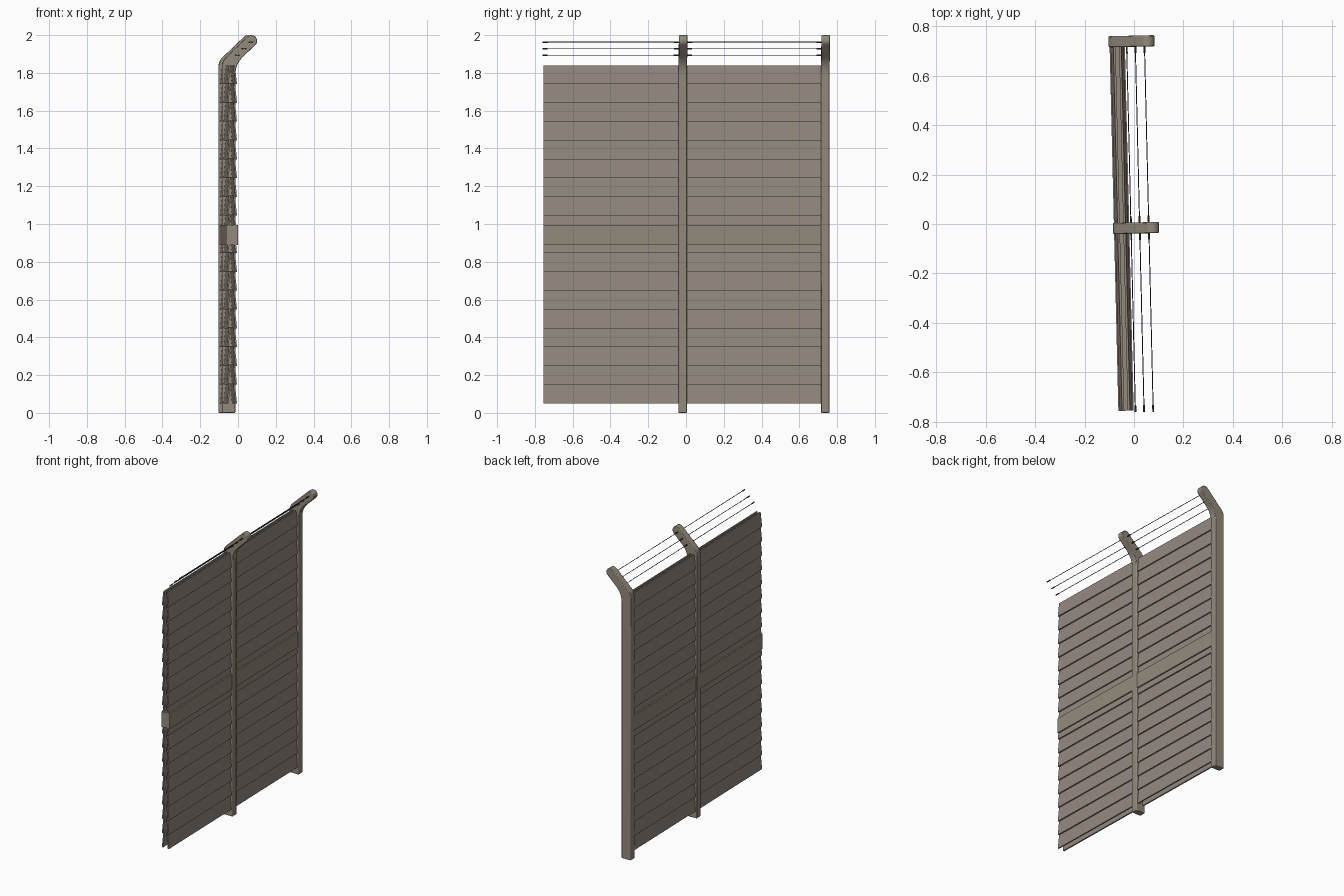
import bpy, bmesh, math
from mathutils import Matrix, Vector

if "Cube" in bpy.data.objects:
    bpy.data.objects.remove(bpy.data.objects["Cube"])

# whole fence line is turned slightly about the vertical
PLACE = Matrix.Translation((-0.0504, 0, 0)) @ Matrix.Rotation(math.atan(0.024), 4, 'Z')


def material(name, rgb):
    m = bpy.data.materials.new(name)
    m.diffuse_color = (*rgb, 1)
    m.use_nodes = True
    m.node_tree.nodes["Principled BSDF"].inputs["Base Color"].default_value = m.diffuse_color
    return m


POST = material("warm_grey_post", (0.29, 0.255, 0.20))
SLAT = material("taupe_slat", (0.29, 0.245, 0.21))
WIRE = material("dark_wire", (0.06, 0.055, 0.05))


def finish(name, bm, mat, bevel=0):
    bmesh.ops.recalc_face_normals(bm, faces=bm.faces)
    me = bpy.data.meshes.new(name)
    bm.to_mesh(me)
    bm.free()
    me.materials.append(mat)
    ob = bpy.data.objects.new(name, me)
    bpy.context.collection.objects.link(ob)
    ob.matrix_world = PLACE
    if bevel:
        b = ob.modifiers.new("edge_round", 'BEVEL')
        b.width, b.segments, b.limit_method = bevel, 2, 'ANGLE'
        b.angle_limit = math.radians(50)
    bpy.ops.object.select_all(action='DESELECT')
    ob.select_set(True)
    bpy.context.view_layer.objects.active = ob
    bpy.ops.object.shade_smooth_by_angle(angle=math.radians(35))
    return ob


def extrude_xz(bm, pts, y0, y1):
    """Prism with an x-z outline running from y0 to y1."""
    a = [bm.verts.new((x, y0, z)) for x, z in pts]
    b = [bm.verts.new((x, y1, z)) for x, z in pts]
    bm.faces.new(a)
    bm.faces.new(b[::-1])
    for i in range(len(pts)):
        j = (i + 1) % len(pts)
        bm.faces.new((a[i], b[i], b[j], a[j]))


def bend(p, q, r, n=8):
    """Rounded corner from p to r around q."""
    p, q, r = Vector(p), Vector(q), Vector(r)
    return [tuple(p * (1 - t) ** 2 + q * 2 * t * (1 - t) + r * t * t)
            for t in (i / n for i in range(n + 1))]


def rod(bm, x, z, y0, y1, radius):
    m = Matrix.Translation((x, (y0 + y1) / 2, z)) @ Matrix.Rotation(math.pi / 2, 4, 'X')
    bmesh.ops.create_cone(bm, cap_ends=True, segments=10, radius1=radius,
                          radius2=radius, depth=y1 - y0, matrix=m)


# post outline: straight leg, rounded bend, slanted arm with round tip
SLOPE = math.radians(43.8)
DX, DZ = math.cos(SLOPE), math.sin(SLOPE)
TIP, R, W = (0.121, 1.970), 0.03, 0.035


def arm_edge(side, t):
    return (TIP[0] - side * R * DZ + t * DX, TIP[1] + side * R * DX + t * DZ)


outline = [(-W, 0), (W, 0)]
outline += bend((W, 1.785), (W, 1.846), arm_edge(-1, -0.088))
for i in range(13):
    a = SLOPE - math.pi / 2 + math.pi * i / 12
    outline.append((TIP[0] + R * math.cos(a), TIP[1] + R * math.sin(a)))
outline += bend(arm_edge(1, -0.16), (-W, 1.862), (-W, 1.832))

for name, y0 in (("middle_post", -0.040), ("back_post", 0.715)):
    bm = bmesh.new()
    extrude_xz(bm, outline, y0, y0 + 0.045)
    finish(name, bm, POST, 0.004)

# two bays, each with double-sided lapped slats, a rail and three wires
SLATS, BOTTOM, TOP = 18, 0.05, 1.84
PITCH = (TOP - BOTTOM) / SLATS
for bay, y0, y1 in (("front", -0.755, -0.038), ("back", 0.003, 0.717)):
    for side, s in (("right", 1), ("left", -1)):
        bm = bmesh.new()
        for i in range(SLATS):
            z = BOTTOM + i * PITCH
            zt = min(z + PITCH + 0.006, TOP)
            extrude_xz(bm, [(s * 0.018, z), (s * 0.027, z),
                            (s * 0.016, zt), (s * 0.007, zt)], y0, y1)
        finish(f"{bay}_{side}_slats", bm, SLAT)

    # middle rail
    bm = bmesh.new()
    extrude_xz(bm, [(-0.031, 0.89), (0.031, 0.89), (0.031, 0.995), (-0.031, 0.995)], y0, y1)
    finish(f"{bay}_rail", bm, POST)

    # wires with thicker end sleeves
    bm = bmesh.new()
    for x, z in ((0.038, 1.894), (0.073, 1.928), (0.110, 1.963)):
        w0 = -0.762 if bay == "front" else y0
        rod(bm, x, z, w0, y1, 0.002)
        rod(bm, x, z, w0, w0 + 0.028, 0.004)
        rod(bm, x, z, y1 - 0.028, y1, 0.004)
    finish(f"{bay}_wires", bm, WIRE)
